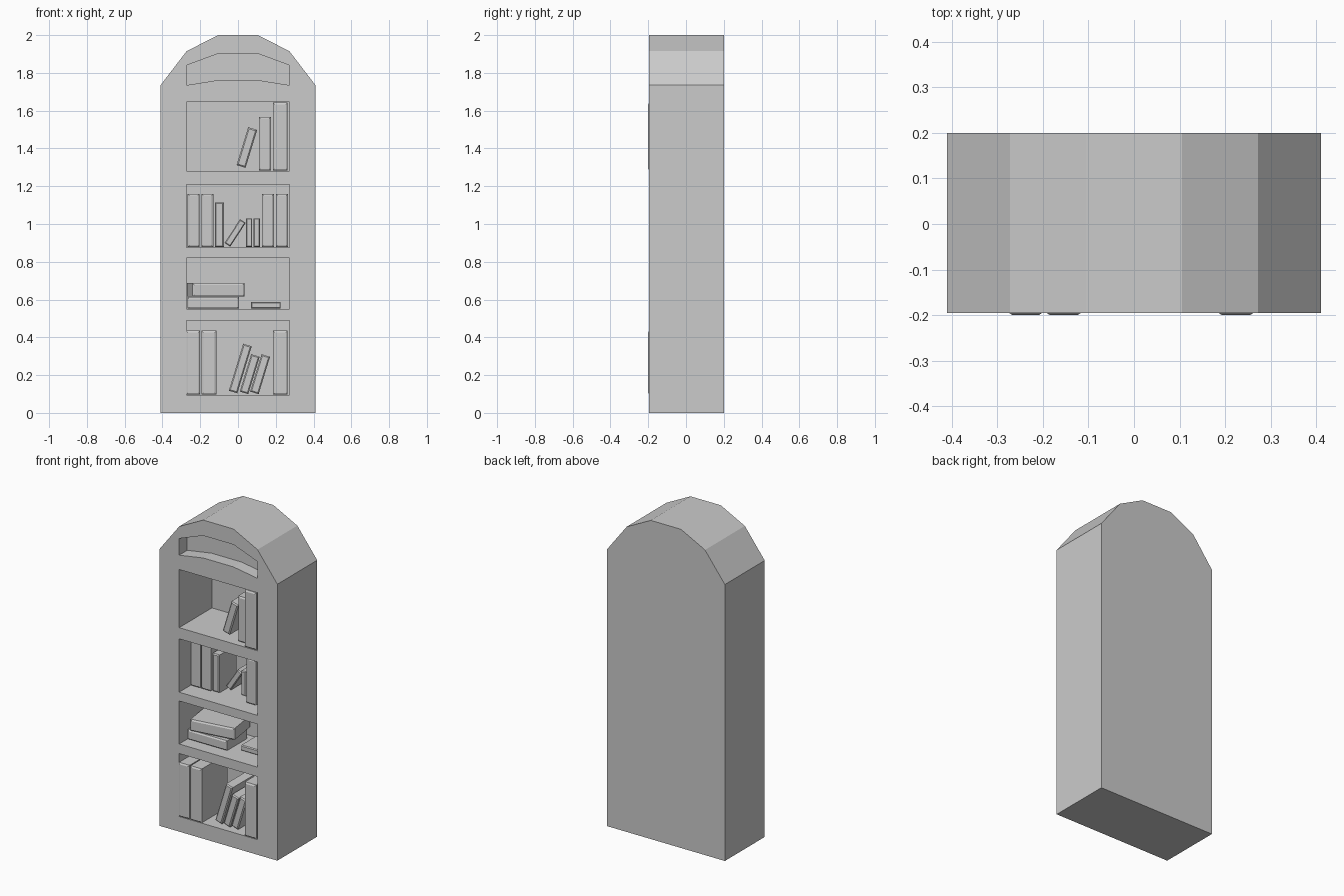
import bpy, bmesh
from math import radians

if "Cube" in bpy.data.objects:
    bpy.data.objects.remove(bpy.data.objects["Cube"])

FRONT, BACK = -0.195, 0.2


def prism(name, profile, y0, y1):
    """Extrude an (x, z) outline from y0 to y1."""
    bm = bmesh.new()
    face = bm.faces.new([bm.verts.new((x, y0, z)) for x, z in profile])
    ext = bmesh.ops.extrude_face_region(bm, geom=[face])
    verts = [v for v in ext["geom"] if isinstance(v, bmesh.types.BMVert)]
    bmesh.ops.translate(bm, verts=verts, vec=(0, y1 - y0, 0))
    bmesh.ops.recalc_face_normals(bm, faces=bm.faces)
    mesh = bpy.data.meshes.new(name)
    bm.to_mesh(mesh)
    bm.free()
    ob = bpy.data.objects.new(name, mesh)
    bpy.context.collection.objects.link(ob)
    return ob


def mirrored(right):
    """Close a right-hand half outline with its mirror image."""
    return right + [(-x, z) for x, z in reversed(right)]


def book(name, x0, x1, z0, z1, back_set, depth, lean=0, yaw=0):
    """Book with a chamfered spine; x/z limits are given before rotation."""
    w, h = x1 - x0, z1 - z0
    bm = bmesh.new()
    bmesh.ops.create_cube(bm, size=1)
    bmesh.ops.scale(bm, verts=bm.verts, vec=(w, depth, h))
    spine = min(bm.faces, key=lambda f: f.calc_center_median().y)
    inset = min(0.013, 0.2 * min(w, h))
    bmesh.ops.inset_region(bm, faces=[spine], thickness=inset)
    outer = [v for v in bm.verts if v.co.y < 0 and v not in spine.verts]
    bmesh.ops.translate(bm, verts=outer, vec=(0, 0.006, 0))
    mesh = bpy.data.meshes.new(name)
    bm.to_mesh(mesh)
    bm.free()
    ob = bpy.data.objects.new(name, mesh)
    ob.location = ((x0 + x1) / 2, -0.2 + back_set + depth / 2, (z0 + z1) / 2)
    ob.rotation_euler = (0, radians(lean), radians(yaw))
    bpy.context.collection.objects.link(ob)


def leaning(name, cx, cz, w, h, back_set, depth, lean):
    book(name, cx - w / 2, cx + w / 2, cz - h / 2, cz + h / 2, back_set, depth, lean)


# Arched cabinet
cabinet = prism("cabinet", mirrored([(0.41, 0), (0.41, 1.735), (0.272, 1.915), (0.105, 2.0)]),
                FRONT, BACK)

# Shelf openings and the shallow arched panel
cutters = []
for z0, z1 in [(0.095, 0.49), (0.55, 0.82), (0.875, 1.21), (1.28, 1.645)]:
    cutters.append(prism("shelf_cutter", mirrored([(0.272, z0), (0.272, z1)]), -0.3, 0.13))
arch = [(-0.272, 1.735), (-0.105, 1.762), (0.105, 1.762), (0.272, 1.735),
        (0.272, 1.84), (0.105, 1.902), (-0.105, 1.902), (-0.272, 1.84)]
cutters.append(prism("arch_cutter", arch, -0.3, -0.115))
bpy.context.view_layer.objects.active = cabinet
for c in cutters:
    c.hide_render = True
    mod = cabinet.modifiers.new("opening", "BOOLEAN")
    mod.operation = "DIFFERENCE"
    mod.solver = "EXACT"
    mod.object = c
    bpy.ops.object.modifier_apply(modifier=mod.name)
    bpy.data.objects.remove(c)

# Upright books: x range, z range, setback, depth
upright = [
    (-0.275, -0.2, 0.097, 0.435, 0, 0.26),
    (-0.193, -0.115, 0.097, 0.435, 0, 0.26),
    (0.185, 0.263, 0.097, 0.435, 0, 0.26),
    (-0.267, -0.203, 0.878, 1.16, 0.11, 0.2),
    (-0.194, -0.13, 0.878, 1.16, 0.11, 0.2),
    (-0.122, -0.075, 0.878, 1.115, 0.12, 0.17),
    (0.042, 0.075, 0.878, 1.03, 0.17, 0.14),
    (0.082, 0.116, 0.878, 1.03, 0.17, 0.14),
    (0.126, 0.19, 0.878, 1.16, 0.1, 0.2),
    (0.2, 0.264, 0.878, 1.16, 0.1, 0.2),
    (0.11, 0.174, 1.283, 1.567, 0.04, 0.22),
    (0.184, 0.263, 1.283, 1.642, 0, 0.26),
]
for i, b in enumerate(upright):
    book(f"upright_book_{i + 1}", *b)

# Leaning books: centre x, centre z, thickness, height, setback, depth, angle
tilted = [
    (0.012, 0.235, 0.047, 0.26, 0.04, 0.22, 17),
    (0.062, 0.205, 0.047, 0.207, 0.04, 0.18, 17),
    (0.117, 0.205, 0.047, 0.207, 0.04, 0.18, 17),
    (-0.015, 0.953, 0.036, 0.15, 0.18, 0.13, 33),
    (0.047, 1.405, 0.05, 0.21, 0.055, 0.18, 17),
]
for i, b in enumerate(tilted):
    leaning(f"leaning_book_{i + 1}", *b)

# Flat stacked books
book("flat_book_bottom", -0.267, 0.005, 0.552, 0.613, 0.08, 0.2)
book("flat_book_top", -0.257, 0.023, 0.615, 0.687, 0.09, 0.2, yaw=8.5)
book("flat_book_small", 0.07, 0.226, 0.552, 0.586, 0.13, 0.15)
